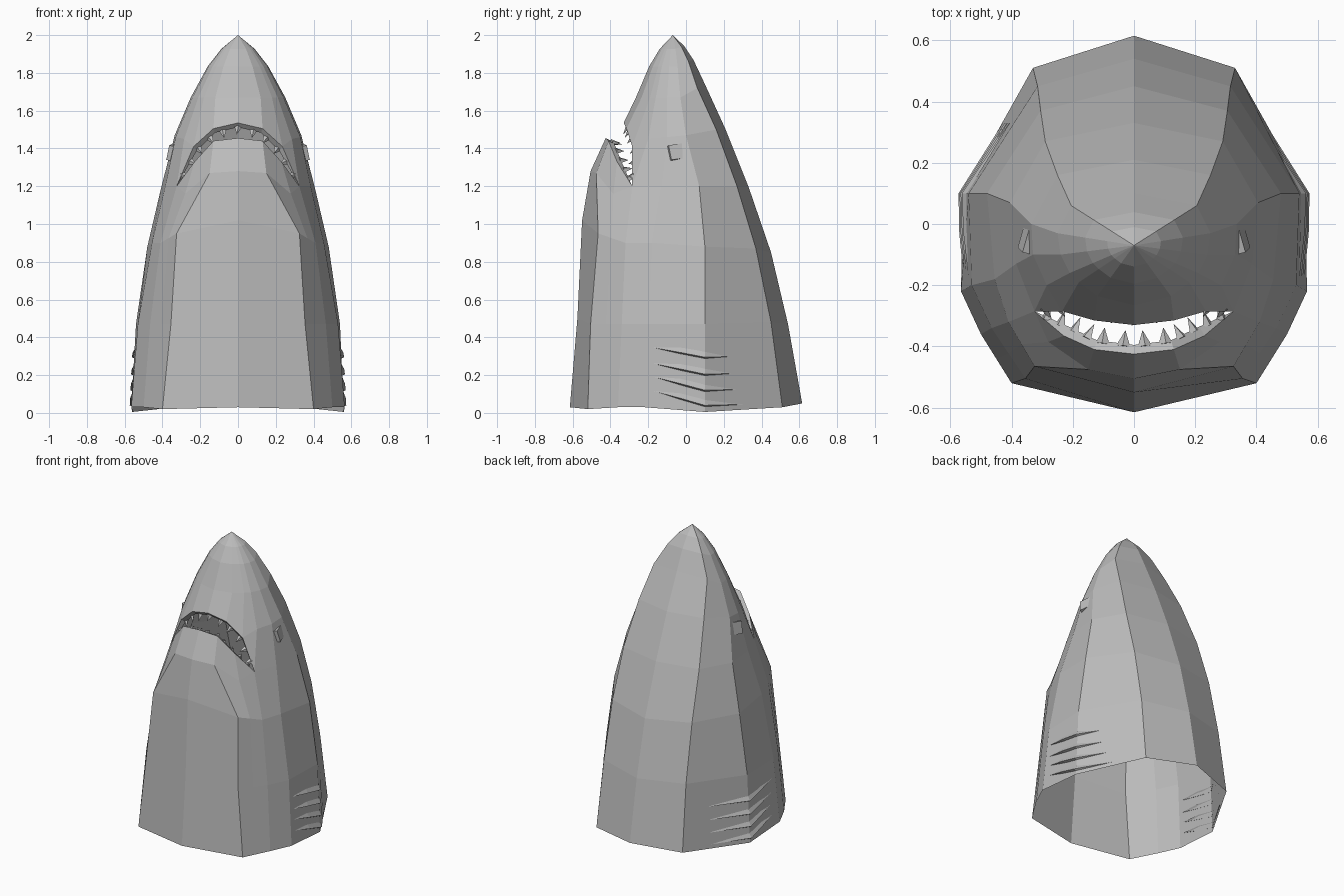
import bpy, bmesh, math
from mathutils import Vector as V

if "Cube" in bpy.data.objects:
    bpy.data.objects.remove(bpy.data.objects["Cube"])

grey = bpy.data.materials.new("shark_grey")
grey.diffuse_color = (0.5, 0.5, 0.5, 1)
grey.use_nodes = True
grey.node_tree.nodes["Principled BSDF"].inputs["Base Color"].default_value = grey.diffuse_color


def finish(bm, name):
    bmesh.ops.remove_doubles(bm, verts=bm.verts, dist=0.0005)
    bmesh.ops.recalc_face_normals(bm, faces=bm.faces)
    me = bpy.data.meshes.new(name)
    bm.to_mesh(me)
    bm.free()
    me.materials.append(grey)
    ob = bpy.data.objects.new(name, me)
    bpy.context.collection.objects.link(ob)
    return ob


def face(bm, pts):
    """Add a face, dropping repeated corners."""
    clean = []
    for p in pts:
        if not any((p - q).length < 1e-4 for q in clean):
            clean.append(p)
    if len(clean) > 2:
        bm.faces.new([bm.verts.new(p) for p in clean])


def both_sides(bm, pts):
    face(bm, pts)
    face(bm, [V((-p.x, p.y, p.z)) for p in reversed(pts)])


# Half-body edge lines, listed from the open base up to the snout
TIP = V((0, -0.07, 2))
back = [V((0, y, z)) for y, z in
        [(.615, .05), (.54, .47), (.45, .85), (.33, 1.2), (.21, 1.5), (.10, 1.74)]]
back_edge = [V(p) for p in [(.33, .51, .03), (.315, .45, .48), (.305, .37, .87),
                            (.29, .27, 1.2), (.25, .16, 1.5), (.205, .06, 1.72)]]
side_rear = [V(p) for p in [(.56, .1, .005), (.54, .1, .47), (.48, .1, .88),
                            (.405, .07, 1.2), (.335, 0, 1.47), (.25, -.03, 1.67)]]
side_front = [V(p) for p in [(.565, -.22, .03), (.53, -.2, .47), (.455, -.18, .9),
                             (.385, -.13, 1.2), (.33, -.1, 1.46), (.24, -.10, 1.67)]]
cheek = [V(p) for p in [(.50, -.36, .03), (.465, -.34, .47), (.41, -.32, .9),
                        (.325, -.285, 1.2), (.285, -.2, 1.45), (.21, -.16, 1.67)]]
chin_edge = [V(p) for p in [(.40, -.52, .02), (.355, -.505, .47), (.325, -.465, .95),
                            (.15, -.475, 1.27)]]
chin = [V((0, y, z)) for y, z in [(-.615, .03), (-.575, .5), (-.55, 1.02), (-.505, 1.28)]]
jaw = [(a + b) / 2 for a, b in zip(cheek, chin_edge)]
jaw[3] = V((.28, -.385, 1.16))

# Mouth lips, from corner to middle
corner = cheek[3]
lower_lip = [corner, V((.23, -.365, 1.33)), V((.13, -.41, 1.44)), V((0, -.425, 1.455))]
upper_lip = [corner, V((.235, -.285, 1.41)), V((.13, -.315, 1.505)), V((0, -.33, 1.535))]


def snout(p):
    """Rounded rows that carry a line from row p to the tip."""
    rows = []
    for t, bulge in ((.5, 1.28), (.78, 1.6)):
        q = p.lerp(TIP, t)
        rows.append(V((q.x * bulge, TIP.y + (q.y - TIP.y) * bulge, q.z)))
    return rows + [TIP]


# Skin
bm = bmesh.new()


def loft(columns):
    for a, b in zip(columns, columns[1:]):
        for i in range(len(a) - 1):
            both_sides(bm, [a[i], b[i], b[i + 1], a[i + 1]])


loft([c + snout(c[5]) for c in (back, back_edge, side_rear, side_front, cheek)])
# lower jaw
loft([cheek[:4] + [corner]] + [c + [lip] for c, lip in
                               zip((jaw, chin_edge, chin), lower_lip[1:])])
# upper jaw
brow = [V((.18, -.19, 1.67)), V((.12, -.235, 1.67)), V((0, -.265, 1.67))]
loft([cheek[4:] + snout(cheek[5])] +
     [[lip, b] + snout(b) for lip, b in zip(upper_lip[1:], brow)])
both_sides(bm, [corner, upper_lip[1], cheek[4]])


# inner rims of the lips
def rim(lip, dy, dz):
    inner = [corner] + [V((p.x * .93, p.y + dy, p.z + dz)) for p in lip[1:]]
    for i in range(3):
        both_sides(bm, [lip[i], lip[i + 1], inner[i + 1], inner[i]])
    return inner


upper_rim = rim(upper_lip, .02, -.022)
lower_rim = rim(lower_lip, .03, -.015)
finish(bm, "shark_head")


# Teeth: four-sided spikes spaced along each rim
def teeth(name, line, target, count, size):
    bm = bmesh.new()
    full = line + [V((-p.x, p.y, p.z)) for p in reversed(line[:-1])]
    lengths = [(b - a).length for a, b in zip(full, full[1:])]
    total = sum(lengths)
    for k in range(count):
        d = total * (.07 + .86 * k / (count - 1))
        i = 0
        while i < len(lengths) - 1 and d > lengths[i]:
            d -= lengths[i]
            i += 1
        along = (full[i + 1] - full[i]).normalized()
        base = full[i] + along * d
        aim = V((target.x + base.x * .4, target.y, target.z)) - base
        aim = (aim - along * aim.dot(along)).normalized()
        thick = aim.cross(along).normalized() * size * .28
        half = along * size * .5
        base -= aim * .008
        ring = [base + half, base + thick, base - half, base - thick]
        top = base + aim * size * 1.15
        face(bm, ring)
        for j in range(4):
            face(bm, [ring[j], ring[(j + 1) % 4], top])
    finish(bm, name)


teeth("upper_teeth", upper_rim, V((0, -.37, 1.4)), 11, .046)
teeth("lower_teeth", lower_rim, V((0, -.28, 1.42)), 12, .046)

# Eyes: small tilted blocks
for s in (1, -1):
    bm = bmesh.new()
    bmesh.ops.create_cube(bm, size=1)
    for v in bm.verts:
        v.co = V((v.co.x * .03, v.co.y * .08, v.co.z * .08))
    eye = finish(bm, "eye_right" if s > 0 else "eye_left")
    eye.location = (s * .347, -.05, 1.38)
    eye.rotation_euler = (math.radians(8), math.radians(-14 * s), math.radians(14 * s))


# Gills: thin overlapping ridges wrapped round each flank
def flank(y, z):
    """Width of the body side at a given depth and height."""
    pts = [cheek, side_front, side_rear, back_edge]
    t = z / .47
    row = [c[0].lerp(c[1], t) for c in pts]
    for a, b in zip(row, row[1:]):
        if a.y <= y <= b.y:
            return a.x + (b.x - a.x) * (y - a.y) / (b.y - a.y)
    return row[0].x


bm = bmesh.new()
for z0, z1 in ((.345, .295), (.26, .205), (.19, .12), (.115, .04)):
    path = [(-.17, z0, 0), (-.03, (z0 + z1) / 2, .012), (.1, z1, .014), (.33, z1 + .006, 0)]
    low, out, top = [], [], []
    for y, z, h in path:
        x = flank(y, z)
        low.append(V((x - .002, y, z - h * .6)))
        out.append(V((x + h + .001, y, z)))
        top.append(V((x - .002, y, z + h * 2 + .002)))
    for i in range(3):
        for a, b in ((low, out), (out, top)):
            both_sides(bm, [a[i], a[i + 1], b[i + 1], b[i]])
finish(bm, "gills")
